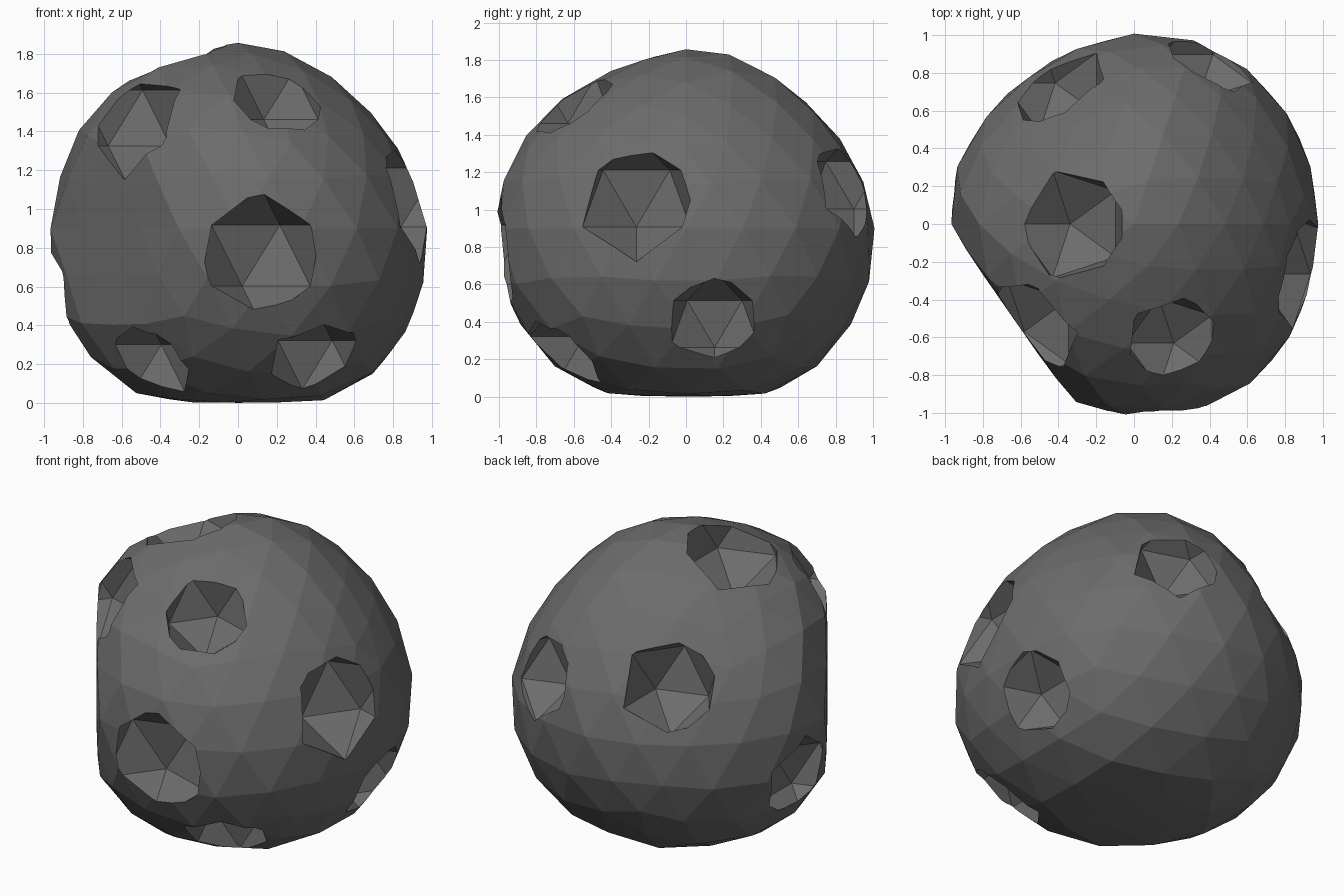
import bpy
import bmesh
from mathutils import Vector

if "Cube" in bpy.data.objects:
    bpy.data.objects.remove(bpy.data.objects["Cube"])

CENTRE = Vector((0, 0, 0.9))

# Flattened sides: direction, distance from centre
FLATS = [((0, 0, -1), 0.9), ((-0.82, -0.57, 0), 0.81), ((0, -0.35, 0.94), 0.96)]

# Broad swells and hollows: direction, height
LOBES = [((0.55, -0.75, -0.35), 0.075), ((0.65, 0.4, 0.6), -0.08),
         ((0.6, 0.35, -0.65), 0.04), ((-0.7, 0.5, -0.5), 0.03),
         ((-0.5, 0.7, 0.4), -0.09), ((-0.42, 0.35, 0.7), -0.06),
         ((0.3, -0.45, 0.8), -0.08), ((0.85, -0.2, 0.35), -0.035),
         ((0.1, 1, -0.1), 0.03), ((0.1, -1, 0.25), 0.025),
         ((0.65, 0.75, -0.1), 0.02), ((0, 0.15, 1), 0.025)]

# Craters: rim middle, rim radius
CRATERS = [((0.11, -0.97, 0.77), 0.295), ((0.19, -0.57, 1.52), 0.235),
           ((-0.54, -0.53, 1.43), 0.27), ((-0.49, -0.57, 0.15), 0.225),
           ((0.39, -0.66, 0.23), 0.235), ((0.88, -0.25, 1.05), 0.285),
           ((0.88, 0.15, 0.4), 0.235), ((0.4, 0.86, 1.12), 0.24),
           ((-0.31, 0, 1.74), 0.28), ((-0.38, 0.68, 1.2), 0.255),
           ((-0.88, 0.15, 0.58), 0.24)]


def surface(d):
    """Distance from the centre to the rock's skin in direction d."""
    r = 0.995
    for n, height in LOBES:
        r += height * 2.718 ** (6 * (d.dot(Vector(n).normalized()) - 1))
    for n, dist in FLATS:
        c = d.dot(Vector(n).normalized())
        if c > 0.1:
            r = (r ** -30 + (dist / c) ** -30) ** (-1 / 30)
    return r


def make_object(name, bm):
    mesh = bpy.data.meshes.new(name)
    bm.to_mesh(mesh)
    bm.free()
    obj = bpy.data.objects.new(name, mesh)
    bpy.context.collection.objects.link(obj)
    return obj


# Rock body
bm = bmesh.new()
bmesh.ops.create_icosphere(bm, subdivisions=3, radius=1)
for v in bm.verts:
    d = v.co.normalized()
    v.co = CENTRE + d * surface(d)
rock = make_object("rock_body", bm)

# Crater cutters, one coarse faceted ball for each hollow
bm = bmesh.new()
for point, radius in CRATERS:
    d = (Vector(point) - CENTRE).normalized()
    ball = bmesh.ops.create_icosphere(bm, subdivisions=1, radius=radius * 1.19)
    bmesh.ops.translate(bm, verts=ball["verts"],
                        vec=CENTRE + d * (surface(d) + 0.02))
cutter = make_object("crater_cutter", bm)
cutter.hide_render = True

# Cut the craters and keep the result as plain mesh
cut = rock.modifiers.new("craters", "BOOLEAN")
cut.operation = "DIFFERENCE"
cut.solver = "EXACT"
cut.object = cutter
graph = bpy.context.evaluated_depsgraph_get()
carved = bpy.data.meshes.new_from_object(rock.evaluated_get(graph))
rock.modifiers.clear()
rock.data = carved
bpy.data.objects.remove(cutter)

# Stone colour
stone = bpy.data.materials.new("dark_grey_stone")
stone.use_nodes = True
colour = (0.15, 0.15, 0.15, 1)
stone.diffuse_color = colour
shader = stone.node_tree.nodes["Principled BSDF"]
shader.inputs["Base Color"].default_value = colour
shader.inputs["Roughness"].default_value = 0.9
carved.materials.clear()
carved.materials.append(stone)
for face in carved.polygons:
    face.use_smooth = False
    face.material_index = 0
